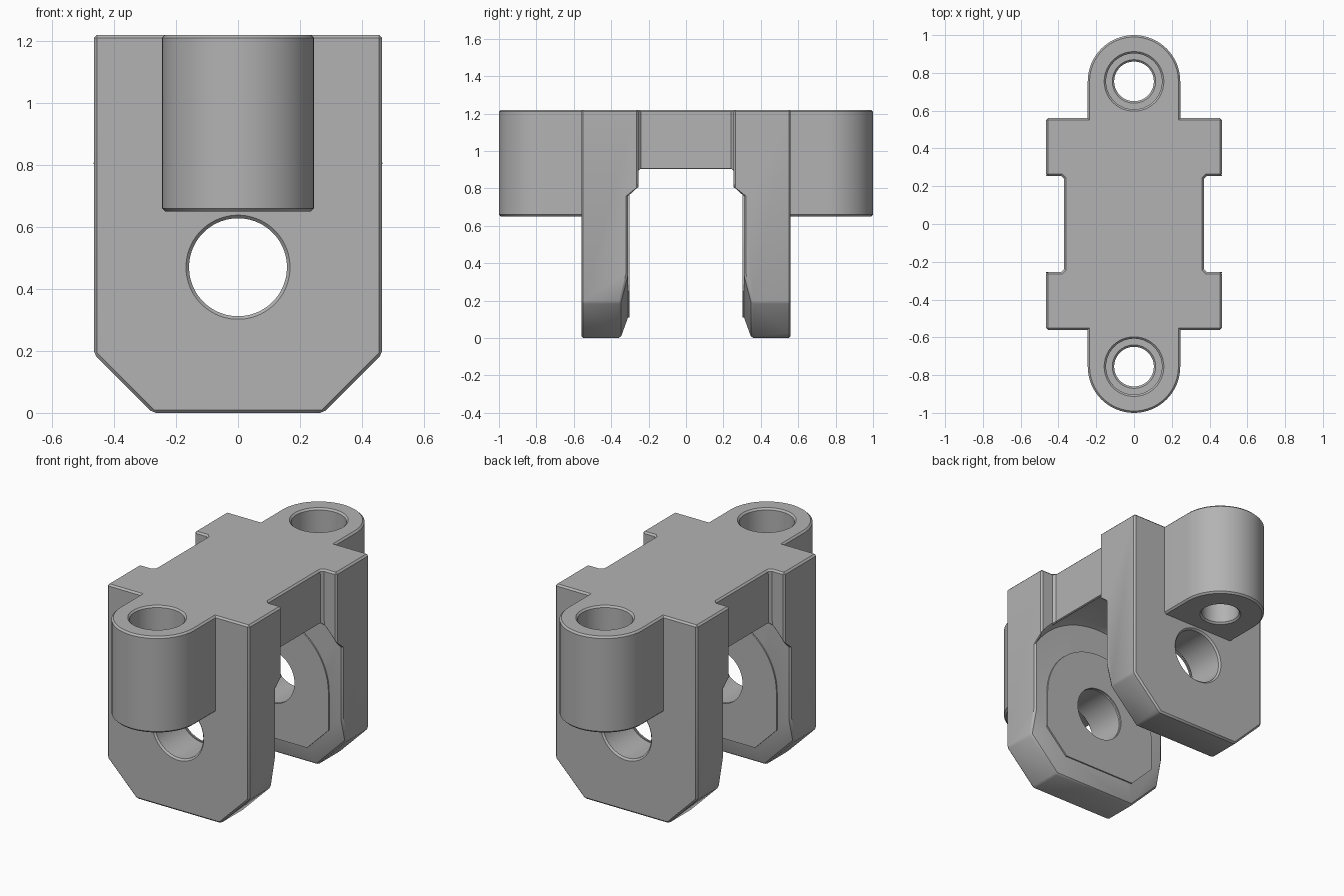
import bpy, bmesh
from math import pi, sin, cos, radians

cube = bpy.data.objects.get("Cube")
if cube:
    bpy.data.objects.remove(cube, do_unlink=True)

grey = bpy.data.materials.new("mid_grey")
grey.use_nodes = True
grey.diffuse_color = (0.45, 0.45, 0.45, 1)
grey.node_tree.nodes["Principled BSDF"].inputs["Base Color"].default_value = (0.45, 0.45, 0.45, 1)

HEIGHT, AXLE_Z, AXLE_R = 1.22, 0.47, 0.158
LUG_Y, LUG_R, CHEEK_X, CHEEK_Y = 0.755, 0.245, 0.465, 0.56


def place(a, b, t, axis):
    return {"x": (t, a, b), "y": (a, t, b), "z": (a, b, t)}[axis]


def finish(name, bm):
    bmesh.ops.recalc_face_normals(bm, faces=bm.faces)
    mesh = bpy.data.meshes.new(name)
    bm.to_mesh(mesh)
    bm.free()
    mesh.materials.append(grey)
    obj = bpy.data.objects.new(name, mesh)
    bpy.context.collection.objects.link(obj)
    return obj


def loft(name, rings):
    bm = bmesh.new()
    loops = [[bm.verts.new(p) for p in ring] for ring in rings]
    n = len(loops[0])
    for low, high in zip(loops, loops[1:]):
        for i in range(n):
            j = (i + 1) % n
            bm.faces.new((low[i], low[j], high[j], high[i]))
    bm.faces.new(loops[0][::-1])
    bm.faces.new(loops[-1])
    return finish(name, bm)


def prism(name, outline, axis, lo, hi):
    return loft(name, [[place(a, b, t, axis) for a, b in outline] for t in (lo, hi)])


def lathe(name, profile, axis, ca, cb, n=64):
    angles = [2 * pi * (i + 0.5) / n for i in range(n)]
    return loft(name, [[place(ca + r * cos(a), cb + r * sin(a), t, axis) for a in angles]
                       for r, t in profile])


def apply_booleans(obj, steps):
    for operation, tool in steps:
        mod = obj.modifiers.new("cut", "BOOLEAN")
        mod.operation, mod.solver, mod.object = operation, "EXACT", tool
    bpy.context.view_layer.update()
    graph = bpy.context.evaluated_depsgraph_get()
    mesh = bpy.data.meshes.new_from_object(obj.evaluated_get(graph))
    obj.modifiers.clear()
    obj.data = mesh
    for tool in {tool for _, tool in steps}:
        bpy.data.objects.remove(tool, do_unlink=True)


def smooth(obj):
    obj.data.shade_smooth()
    obj.data.set_sharp_from_angle(angle=radians(30))


# Plan outline: one quarter, mirrored to the full shape
arc = [(LUG_R * cos(a), LUG_Y + LUG_R * sin(a)) for a in [pi / 2 * i / 16 for i in range(17)]]
quarter = [(0.37, 0.24), (0.385, 0.255), (CHEEK_X, 0.255), (CHEEK_X, CHEEK_Y), (LUG_R, CHEEK_Y)] + arc
back = quarter + [(-x, y) for x, y in quarter[-2::-1]]
plan = back + [(-x, -y) for x, y in back]
body = prism("bracket_body", plan, "z", -0.1, HEIGHT)

# Front silhouette with clipped lower corners
front = [(-0.275, 0), (0.275, 0), (CHEEK_X, 0.19), (CHEEK_X + 0.1, 0.29),
         (CHEEK_X + 0.1, 1.5), (-CHEEK_X - 0.1, 1.5), (-CHEEK_X - 0.1, 0.29), (-CHEEK_X, 0.19)]
steps = [("INTERSECT", prism("silhouette", front, "y", -1.2, 1.2))]

# Round wheel clearance between the cheeks, and the axle hole
slot = [(0.545, -0.31), (0.565, -0.265), (0.565, 0.265), (0.545, 0.31)]
steps.append(("DIFFERENCE", lathe("wheel_slot", slot, "y", 0, AXLE_Z, 96)))
steps.append(("DIFFERENCE", lathe("axle_hole", [(AXLE_R, -0.7), (AXLE_R, 0.7)], "y", 0, AXLE_Z)))

for s in (-1, 1):
    # Space below each lug
    under = [(-0.3, s * CHEEK_Y), (0.3, s * CHEEK_Y), (0.3, s * 1.1), (-0.3, s * 1.1)]
    steps.append(("DIFFERENCE", prism("lug_underside", under, "z", -0.2, 0.65)))
    # Stepped bolt hole
    bore = [(0.105, 0.4), (0.105, 0.85), (0.148, 0.85), (0.148, 1.4)]
    steps.append(("DIFFERENCE", lathe("bolt_hole", bore, "z", 0, s * LUG_Y)))
    # Lead-in chamfers on the lower inner edges
    for x, z, turn in ((0, 0, 0), (0.37, 0.095, -45), (-0.37, 0.095, 45)):
        wedge = prism("lead_in", [(s * 0.3, 0.1375), (s * 0.3573, -0.02), (s * 0.3, -0.02)], "x", -0.8, 0.8)
        wedge.location = (x, 0, z)
        wedge.rotation_euler.y = radians(turn)
        steps.append(("DIFFERENCE", wedge))
apply_booleans(body, steps)

# Small chamfer on every sharp outer edge
bm = bmesh.new()
bm.from_mesh(body.data)
bmesh.ops.remove_doubles(bm, verts=bm.verts, dist=0.0005)
bmesh.ops.dissolve_limit(bm, angle_limit=radians(1), verts=bm.verts, edges=bm.edges)
sharp = [e for e in bm.edges if e.is_manifold and e.is_convex and e.calc_face_angle() > radians(35)]
bmesh.ops.bevel(bm, geom=sharp, offset=0.01, segments=1, affect="EDGES", clamp_overlap=False)
bm.to_mesh(body.data)
bm.free()
smooth(body)

# Thin arched pads on the inner cheek faces
arch = [(0.38 * cos(a), AXLE_Z + 0.38 * sin(a)) for a in [pi * i / 32 for i in range(33)]]
arch += [(-0.38, 0.25), (-0.24, 0.11), (0.24, 0.11), (0.38, 0.25)]
for s, side in ((-1, "front"), (1, "back")):
    pad = prism(side + "_inner_pad", arch, "y", s * 0.302, s * 0.311)
    hole = lathe("pad_hole", [(AXLE_R, -0.7), (AXLE_R, 0.7)], "y", 0, AXLE_Z)
    apply_booleans(pad, [("DIFFERENCE", hole)])
    smooth(pad)
